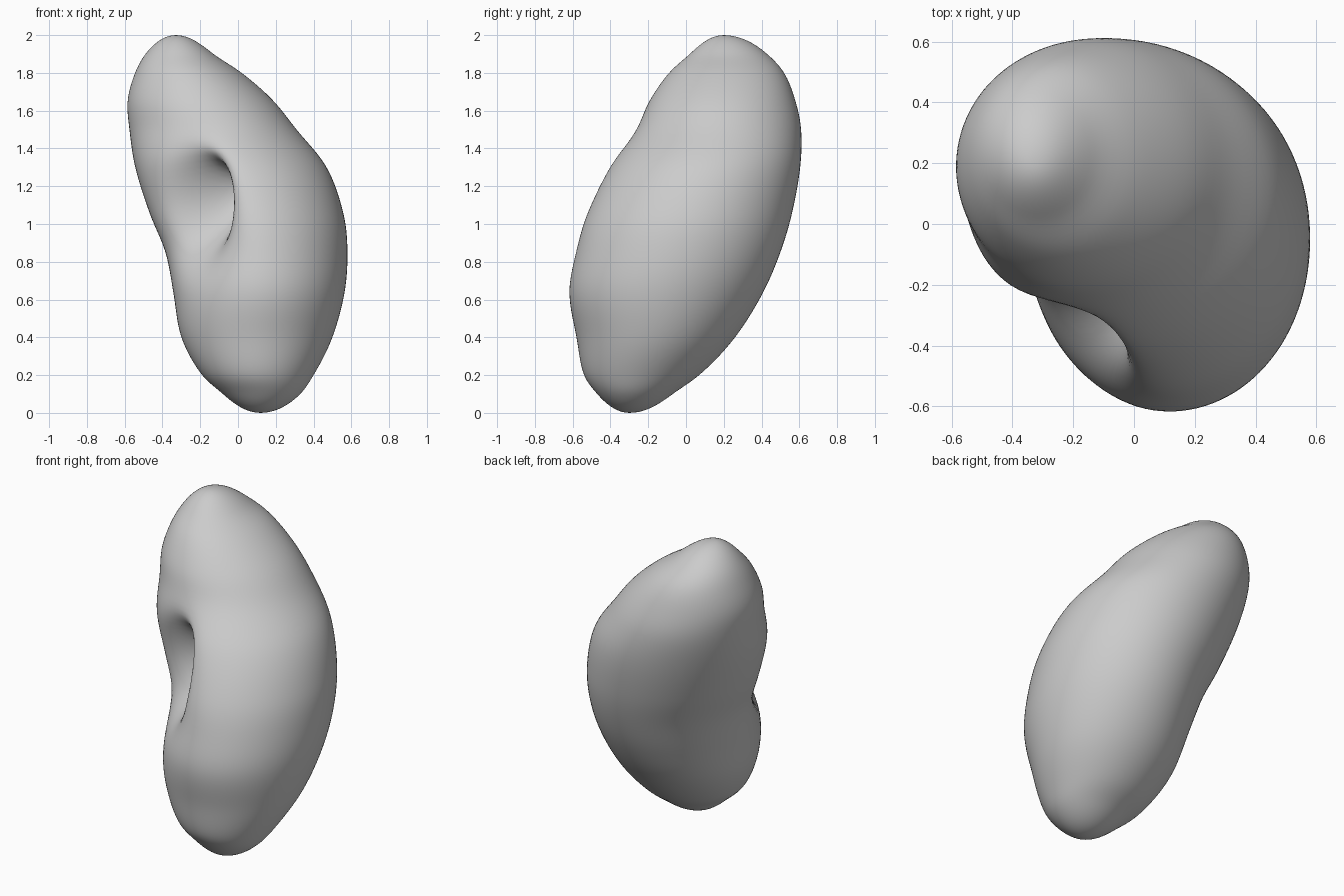
import bpy, bmesh, math

if "Cube" in bpy.data.objects:
    bpy.data.objects.remove(bpy.data.objects["Cube"])

# Section bounds by height: z, x min, x max, y min, y max
SECTIONS = [
    (0.00, 0.12, 0.12, -0.30, -0.30),
    (0.10, -0.08, 0.33, -0.47, -0.07),
    (0.20, -0.19, 0.40, -0.54, 0.07),
    (0.40, -0.30, 0.50, -0.58, 0.26),
    (0.64, -0.345, 0.565, -0.62, 0.41),
    (0.85, -0.39, 0.58, -0.59, 0.50),
    (1.05, -0.47, 0.56, -0.54, 0.56),
    (1.30, -0.545, 0.47, -0.42, 0.605),
    (1.50, -0.575, 0.31, -0.27, 0.61),
    (1.65, -0.585, 0.19, -0.195, 0.58),
    (1.80, -0.545, 0.02, -0.09, 0.52),
    (1.90, -0.49, -0.13, 0.02, 0.43),
    (2.00, -0.33, -0.33, 0.20, 0.20),
]
KNOTS = [math.acos(1 - s[0]) for s in SECTIONS]
R2 = math.sqrt(0.5)
RINGS, SIDES = 90, 112


def bounds(phi):
    """Smooth (Hermite) interpolation of the section table."""
    i = max(k for k in range(len(KNOTS) - 1) if KNOTS[k] <= phi)

    def slope(k, c):
        a, b = max(k - 1, 0), min(k + 1, len(KNOTS) - 1)
        return (SECTIONS[b][c] - SECTIONS[a][c]) / (KNOTS[b] - KNOTS[a])

    h = KNOTS[i + 1] - KNOTS[i]
    t = (phi - KNOTS[i]) / h
    return [(2*t**3 - 3*t**2 + 1) * SECTIONS[i][c] + (t**3 - 2*t**2 + t) * h * slope(i, c)
            + (3*t**2 - 2*t**3) * SECTIONS[i + 1][c] + (t**3 - t**2) * h * slope(i + 1, c)
            for c in range(1, 5)]


def bump(d, width):
    return math.exp(-(d / width) ** 2)


def dent(x, y, z):
    """Push the notch on the front-left side inwards (u points away from it)."""
    u, v = (x + y) * R2, (y - x) * R2
    if u > 0:
        return x, y, z
    broad = 0.17 * bump(v + 0.10 - 0.2 * (z - 1.0), 0.24) * bump(z - 1.03, 0.27)
    pit = 0.30 * bump(v + 0.10 - 0.1 * (z - 1.1), 0.12) * bump(z - 1.12, 0.20)
    fade = min(1, -u / 0.2)
    push = (broad + pit) * fade
    # Hook the pit slightly upward beneath the upper lobe, and sideways
    side = -0.18 * pit * fade
    u, v, z = u + push, v + side, z + 0.25 * pit * fade
    return (u - v) * R2, (u + v) * R2, z


# Kidney body: stacked rings closed by a point at each end
bm = bmesh.new()
rings = []
for i in range(1, RINGS):
    phi = math.pi * i / RINGS
    x0, x1, y0, y1 = bounds(phi)
    ring = []
    for j in range(SIDES):
        a = 2 * math.pi * j / SIDES
        ring.append(bm.verts.new(dent((x0 + x1) / 2 + (x1 - x0) / 2 * math.cos(a),
                                      (y0 + y1) / 2 + (y1 - y0) / 2 * math.sin(a),
                                      1 - math.cos(phi))))
    rings.append(ring)
bottom = bm.verts.new((0.12, -0.30, 0))
top = bm.verts.new((-0.33, 0.20, 2))
for j in range(SIDES):
    k = (j + 1) % SIDES
    bm.faces.new((bottom, rings[0][k], rings[0][j]))
    bm.faces.new((top, rings[-1][j], rings[-1][k]))
    for lo, hi in zip(rings, rings[1:]):
        bm.faces.new((lo[j], lo[k], hi[k], hi[j]))
for f in bm.faces:
    f.smooth = True
mesh = bpy.data.meshes.new("kidney_body")
bm.to_mesh(mesh)
bm.free()
body = bpy.data.objects.new("kidney_body", mesh)
bpy.context.collection.objects.link(body)

# Soften ring-to-ring ripples
smooth = body.modifiers.new("soften", 'SMOOTH')
smooth.factor = 0.5
smooth.iterations = 4
